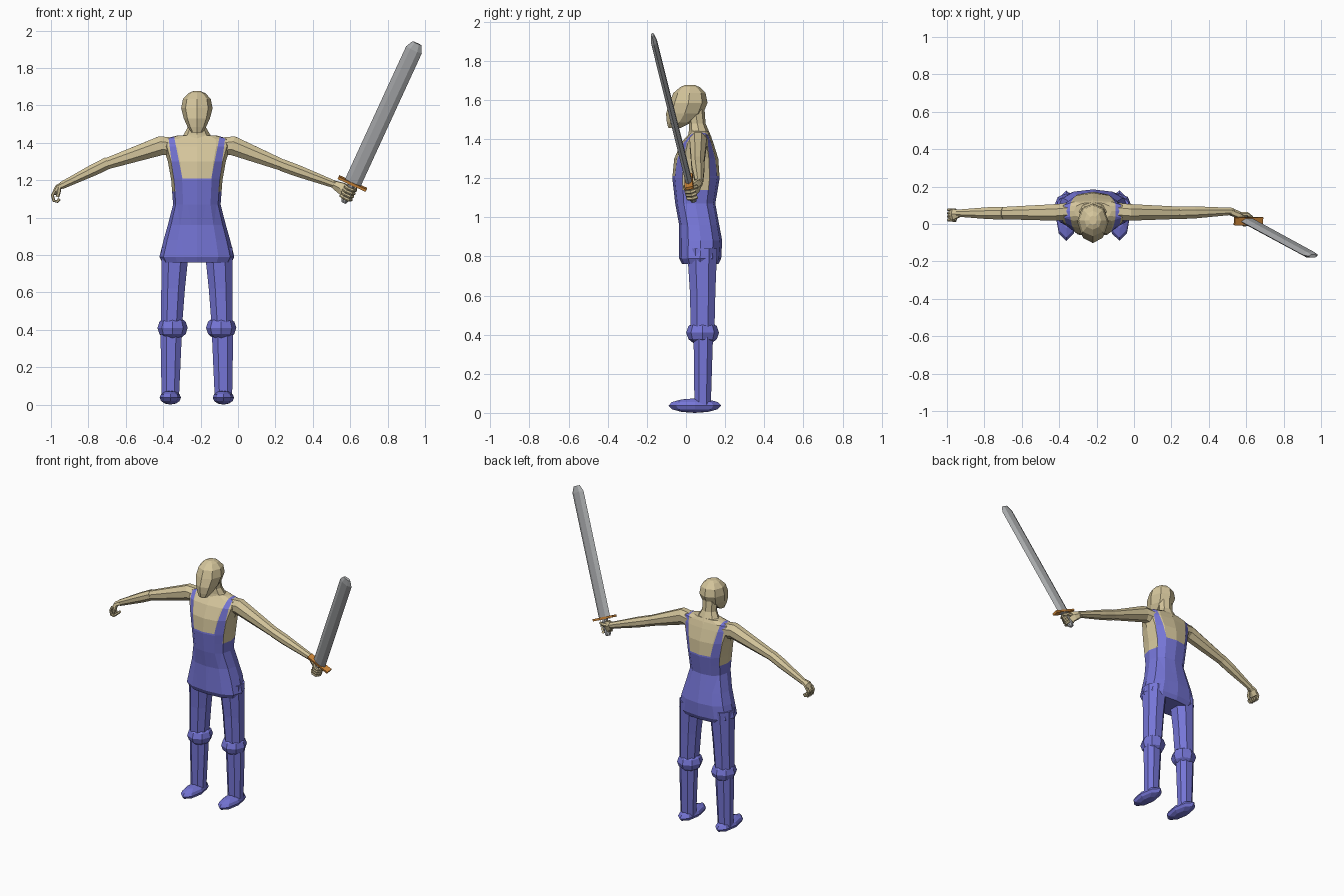
import bpy, bmesh, math
from mathutils import Vector as V

if "Cube" in bpy.data.objects:
    bpy.data.objects.remove(bpy.data.objects["Cube"])

CX = -0.22  # body centre line


def material(name, rgb):
    m = bpy.data.materials.new(name)
    m.diffuse_color = (*rgb, 1)
    m.use_nodes = True
    m.node_tree.nodes["Principled BSDF"].inputs["Base Color"].default_value = m.diffuse_color
    return m


skin = material("skin tan", (0.66, 0.56, 0.33))
blue = material("overall blue", (0.18, 0.18, 0.68))
steel = material("steel grey", (0.40, 0.41, 0.42))
orange = material("guard orange", (0.62, 0.24, 0.04))


def finish(name, bm, *mats):
    bmesh.ops.recalc_face_normals(bm, faces=bm.faces)
    me = bpy.data.meshes.new(name)
    bm.to_mesh(me)
    bm.free()
    for m in mats:
        me.materials.append(m)
    ob = bpy.data.objects.new(name, me)
    bpy.context.collection.objects.link(ob)
    return ob


def loft(rings):
    """Skin a list of point rings into a capped bmesh."""
    bm = bmesh.new()
    vs = [[bm.verts.new(p) for p in r] for r in rings]
    n = len(vs[0])
    for a, b in zip(vs, vs[1:]):
        for i in range(n):
            j = (i + 1) % n
            bm.faces.new((a[i], a[j], b[j], b[i]))
    bm.faces.new(vs[0][::-1])
    bm.faces.new(vs[-1])
    return bm


def sections(rows, n, power=1.0, turn=0.0):
    """Horizontal rings from rows of (z, centre x, half width, front y, back y)."""
    def s(v):
        return math.copysign(abs(v) ** power, v)
    out = []
    for z, cx, rx, y0, y1 in rows:
        ang = [2 * math.pi * (i + turn) / n for i in range(n)]
        out.append([V((cx + rx * s(math.cos(a)), (y0 + y1) / 2 + (y1 - y0) / 2 * s(math.sin(a)), z))
                    for a in ang])
    return out


def tube(name, pts, radii, mat, n=8, ref=(0, 1, 0)):
    """Tapered limb along a path; radii are (along ref, across) pairs."""
    pts = [V(p) for p in pts]
    rings = []
    for i, p in enumerate(pts):
        t = (pts[min(i + 1, len(pts) - 1)] - pts[max(i - 1, 0)]).normalized()
        u = V(ref)
        u = (u - t * u.dot(t)).normalized()
        w = t.cross(u)
        ra, rb = radii[i]
        rings.append([p + u * ra * math.cos(a) + w * rb * math.sin(a)
                      for a in (2 * math.pi * (k + 0.5) / n for k in range(n))])
    return finish(name, loft(rings), mat)


def ellipsoid(name, c, r, mat, u=8, v=6):
    bm = bmesh.new()
    bmesh.ops.create_uvsphere(bm, u_segments=u, v_segments=v, radius=1)
    for p in bm.verts:
        p.co = V((c[0] + p.co.x * r[0], c[1] + p.co.y * r[1], c[2] + p.co.z * r[2]))
    return finish(name, bm, mat)


# torso, cut along the bib and strap edges
torso = [(0.76, .185, -.02, .165), (0.79, .20, -.035, .18), (0.88, .178, -.035, .185),
         (0.96, .155, -.035, .17), (1.07, .127, -.055, .15), (1.20, .137, -.07, .172),
         (1.30, .155, -.06, .165), (1.38, .18, -.025, .14), (1.42, .175, .01, .125),
         (1.44, .10, .025, .115)]
bm = loft(sections([(z, CX, w, a, b) for z, w, a, b in torso], 12, 0.8))


def outer(z):
    return 0.122 + (z - 1.2) * 0.13


def inner(z):
    return 0.075 + (z - 1.2) * 0.20


def cut(co, no):
    bmesh.ops.bisect_plane(bm, geom=bm.verts[:] + bm.edges[:] + bm.faces[:],
                           plane_co=co, plane_no=no)


for z in (1.14, 1.21):
    cut((0, 0, z), (0, 0, 1))
for sx in (-1, 1):
    cut((CX + sx * 0.122, 0, 1.2), (sx, 0, -0.13))
    cut((CX + sx * 0.075, 0, 1.2), (sx, 0, -0.20))
for f in bm.faces:
    c = f.calc_center_median()
    dx = abs(c.x - CX)
    bib = c.z < 1.14 or (c.z < 1.21 and dx < outer(c.z))
    strap = inner(c.z) < dx < outer(c.z)
    f.material_index = 1 if bib or strap else 0
finish("torso", bm, skin, blue)

# neck and head
finish("neck", loft(sections([(1.41, CX, .10, .01, .13), (1.445, CX, .07, .015, .115),
                              (1.48, CX, .05, .015, .10), (1.55, CX, .05, 0, .095)], 8)), skin)
head = [(1.455, .03, -.09, -.03), (1.485, .05, -.098, .03), (1.53, .07, -.102, .088),
        (1.585, .084, -.085, .11), (1.635, .074, -.065, .10), (1.665, .045, -.03, .07),
        (1.676, .02, -.005, .045)]
finish("head", loft(sections([(z, CX, w, a, b) for z, w, a, b in head], 8, 0.95)), skin)

# legs, knees and feet
for s, side in ((-1, "right"), (1, "left")):
    finish(side + "_thigh", loft(sections([(0.42, CX + s * .135, .06, .02, .15),
                                           (0.62, CX + s * .127, .068, .015, .155),
                                           (0.84, CX + s * .115, .08, .0, .165)], 8, 0.9, 0.5)), blue)
    finish(side + "_shin", loft(sections([(0.04, CX + s * .142, .05, .04, .13),
                                          (0.40, CX + s * .137, .062, .035, .142)], 8, 0.9, 0.5)), blue)
    ellipsoid(side + "_knee", (CX + s * .13, .085, .41), (.081, .084, .066), blue)
    ellipsoid(side + "_foot", (CX + s * .142, .045, .037), (.057, .135, .037), blue)

# arms: shoulder cap, upper arm, forearm
arms = {"right": [(-.33, .07, 1.375), (-.41, .062, 1.385), (-.71, .058, 1.285), (-.945, .058, 1.17)],
        "left": [(-.11, .07, 1.375), (-.03, .062, 1.385), (.25, .06, 1.275), (.53, .068, 1.172)]}
for side, (a, b, c, d) in arms.items():
    tube(side + "_upper_arm", (a, b, c), ((.05, .055), (.048, .055), (.035, .032)), skin)
    c, d = V(c), V(d)
    tube(side + "_forearm", (c - (d - c) * .06, c.lerp(d, .25), d),
         ((.036, .035), (.035, .034), (.02, .021)), skin)

# empty hand: palm, curled fingers and thumb
tube("right_palm", ((-.935, .056, 1.175), (-.965, .052, 1.16), (-.984, .05, 1.125)),
     ((.022, .018), (.034, .016), (.036, .012)), skin, 6)
for i in range(4):
    y = .022 + i * .018
    tube("right_finger", ((-.978, y, 1.145), (-.992, y, 1.12), (-.985, y, 1.09), (-.966, y, 1.086),
                          (-.955, y, 1.1)), ((.0085, .0085),) * 5, skin, 6)
tube("right_thumb", ((-.955, .03, 1.16), (-.958, .018, 1.135), (-.966, .02, 1.11)),
     ((.01, .01),) * 3, skin, 6)

# sword frame: d along the blade, w across it, n through it
base, tip = V((.612, .015, 1.182)), V((.957, -.172, 1.932))
d = (tip - base).normalized()
w = V((.92, 0, -.38))
w = (w - d * w.dot(d)).normalized()
n = d.cross(w)
length = (tip - base).length


def blade_ring(h, half, thick, skew=0.0):
    sec = ((1, 0), (.45, 1), (-.45, 1), (-1, 0), (-.45, -1), (.45, -1))
    return [base + d * (h - skew * abs(x)) + w * half * x + n * thick * y for x, y in sec]


finish("blade", loft([blade_ring(-.01, .046, .016), blade_ring(length - .04, .046, .015),
                      blade_ring(length, .026, .008)]), steel)
tube("grip", (base - d * .115, base - d * .10, base), ((.014, .014), (.02, .02), (.018, .018)),
     steel, 8, n)

bm = bmesh.new()
bmesh.ops.create_cube(bm, size=1)
for v in bm.verts:
    v.co = base + w * v.co.x * .165 + n * v.co.y * .042 + d * v.co.z * .014
finish("guard", bm, orange)

# gripping hand: palm, fingers wrapped round the grip, thumb
wrist = V(arms["left"][3])
mid = base - d * .055
out = wrist - mid
out = (out - d * out.dot(d)).normalized()
side = d.cross(out)
tube("left_palm", (wrist - V((.02, 0, -.007)), wrist.lerp(mid, .4), mid + out * .012),
     ((.022, .02), (.036, .02), (.038, .018)), skin, 6, d)
for i in range(4):
    o = base - d * (.028 + i * .019)
    path = [o + (out * math.cos(a) + side * math.sin(a)) * .029
            for a in (math.radians(k) for k in (-10, 45, 100, 155, 210, 265))]
    tube("left_finger", path, ((.0095, .0095),) * 6, skin, 6, d)
tube("left_thumb", (wrist.lerp(mid, .4), mid + d * .02 - side * .03 + out * .01,
                    mid + d * .03 - side * .028 - out * .02), ((.013, .013), (.011, .011), (.009, .009)),
     skin, 6, d)
